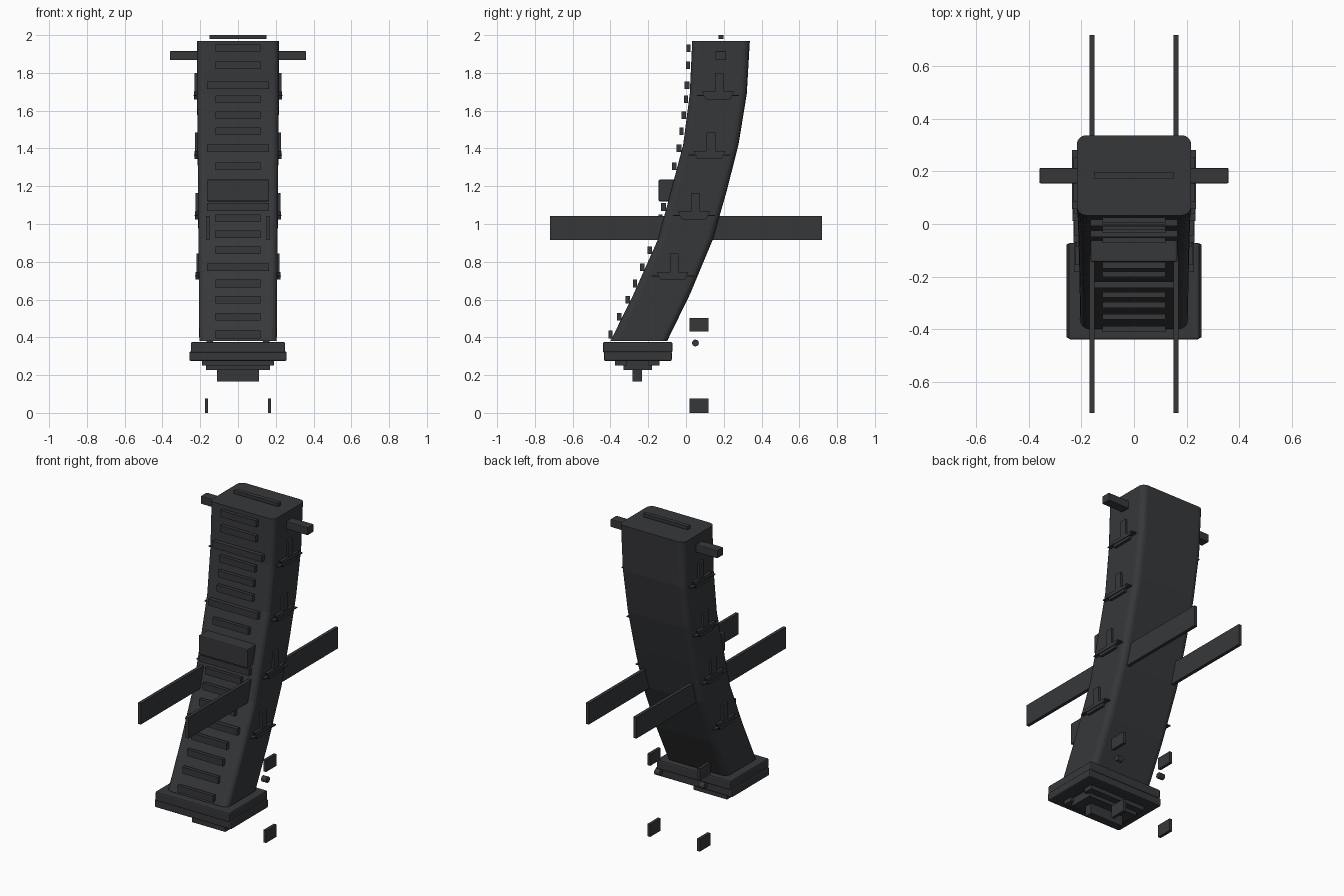
import bpy, bmesh, math
from mathutils import Matrix

if "Cube" in bpy.data.objects:
    bpy.data.objects.remove(bpy.data.objects["Cube"])

mat = bpy.data.materials.new("dark_polymer")
mat.diffuse_color = (0.037, 0.039, 0.042, 1)
mat.use_nodes = True
mat.node_tree.nodes["Principled BSDF"].inputs["Base Color"].default_value = mat.diffuse_color


def finish(name, bm, bevel=0):
    bmesh.ops.recalc_face_normals(bm, faces=bm.faces)
    me = bpy.data.meshes.new(name)
    bm.to_mesh(me)
    bm.free()
    ob = bpy.data.objects.new(name, me)
    bpy.context.collection.objects.link(ob)
    me.materials.append(mat)
    if bevel:
        m = ob.modifiers.new("bevel", 'BEVEL')
        m.width, m.segments = bevel, 2
    return ob


def box(name, x, y, z, bevel=0):
    """Box from (min, max) ranges on each axis."""
    bm = bmesh.new()
    bmesh.ops.create_cube(bm, size=1)
    for v in bm.verts:
        v.co = [(a + b) / 2 + c * (b - a) for (a, b), c in zip((x, y, z), v.co)]
    return finish(name, bm, bevel)


# curved body: z, front y, back y, half width
SECTIONS = [(0.38, -0.40, -0.10, 0.205), (0.63, -0.277, 0.022, 0.207),
            (0.92, -0.148, 0.143, 0.21), (1.18, -0.078, 0.217, 0.212),
            (1.42, -0.015, 0.278, 0.214), (1.69, 0.02, 0.322, 0.217),
            (1.97, 0.033, 0.338, 0.218)]


def at(z, k):
    """Interpolate column k of the sections at height z."""
    for a, b in zip(SECTIONS, SECTIONS[1:]):
        if z <= b[0]:
            t = (z - a[0]) / (b[0] - a[0])
            return a[k] + t * (b[k] - a[k])
    return SECTIONS[-1][k]


bm = bmesh.new()
rings = []
R, N = 0.035, 4
for z, f, b, w in SECTIONS:
    ring = []
    for i, (sx, cy) in enumerate([(1, b - R), (-1, b - R), (-1, f + R), (1, f + R)]):
        for j in range(N + 1):
            a = math.pi / 2 * (i + j / N)
            ring.append(bm.verts.new((sx * (w - R) + R * math.cos(a), cy + R * math.sin(a), z)))
    rings.append(ring)
for r0, r1 in zip(rings, rings[1:]):
    n = len(r0)
    for i in range(n):
        bm.faces.new((r0[i], r0[(i + 1) % n], r1[(i + 1) % n], r1[i]))
bm.faces.new(rings[0])
bm.faces.new(rings[-1])
finish("magazine_body", bm)

# front grip ribs, every fourth one wide
for z in (1.93, 1.84, 1.66, 1.575, 1.49, 1.305, 1.03, 0.945, 0.86, 0.685, 0.60, 0.51, 0.415):
    y = at(z, 1) - 0.017
    box("front_rib", (-0.12, 0.12), (y - 0.011, y + 0.011), (z - 0.02, z + 0.02))
for z in (1.735, 1.40, 1.09, 0.77):
    y = at(z, 1) - 0.017
    box("wide_front_rib", (-0.165, 0.165), (y - 0.013, y + 0.013), (z - 0.02, z + 0.02))
box("front_block", (-0.165, 0.165), (-0.145, -0.05), (1.12, 1.235), 0.006)

# top bar and cross peg
box("top_bar", (-0.15, 0.15), (0.172, 0.198), (1.98, 2.0))
box("cross_peg", (-0.36, 0.36), (0.155, 0.213), (1.867, 1.915), 0.004)

# base plate with stepped underside
box("base_lower", (-0.258, 0.258), (-0.435, -0.075), (0.275, 0.325), 0.008)
box("base_upper", (-0.25, 0.25), (-0.44, -0.072), (0.318, 0.375), 0.008)
for y in (-0.345, -0.17):
    box("latch_frame_end", (-0.19, 0.19), (y - 0.03, y + 0.03), (0.25, 0.28))
box("latch_plate", (-0.17, 0.17), (-0.33, -0.18), (0.228, 0.28))
box("latch_fin", (-0.112, 0.112), (-0.282, -0.234), (0.165, 0.23))

for s in (-1, 1):
    def side(lo, hi):
        return tuple(sorted((s * lo, s * hi)))
    # raised side marks: upright, foot and thin fin
    for y, z in ((0.177, 1.68), (0.132, 1.365), (0.05, 1.045), (-0.063, 0.725)):
        w = at(z, 3)
        box("side_upright", side(w - 0.03, w + 0.013), (y - 0.023, y + 0.023), (z, z + 0.12))
        yf = y - 0.008
        foot = box("side_foot", side(w - 0.03, w + 0.016), (yf - 0.085, yf + 0.085), (z - 0.02, z + 0.022))
        for v in foot.data.vertices:      # tapered lower ends
            if v.co.z < z:
                v.co.y = yf + (v.co.y - yf) * 0.75
        box("side_fin", side(w - 0.03, w + 0.02), (yf - 0.112, yf + 0.112), (z - 0.003, z + 0.003))
    # long through plates and small loose plates
    box("long_plate", side(0.15, 0.17), (-0.72, 0.72), (0.915, 1.043))
    for z0, z1 in ((0, 0.075), (0.432, 0.503)):
        box("small_plate", side(0.158, 0.176), (0.018, 0.118), (z0, z1))
    # round pin
    bm = bmesh.new()
    bmesh.ops.create_cone(bm, cap_ends=True, segments=16, radius1=0.018, radius2=0.018, depth=0.035,
                          matrix=Matrix.Translation((s * 0.15, 0.05, 0.37)) @ Matrix.Rotation(math.pi / 2, 4, 'Y'))
    finish("round_pin", bm)
